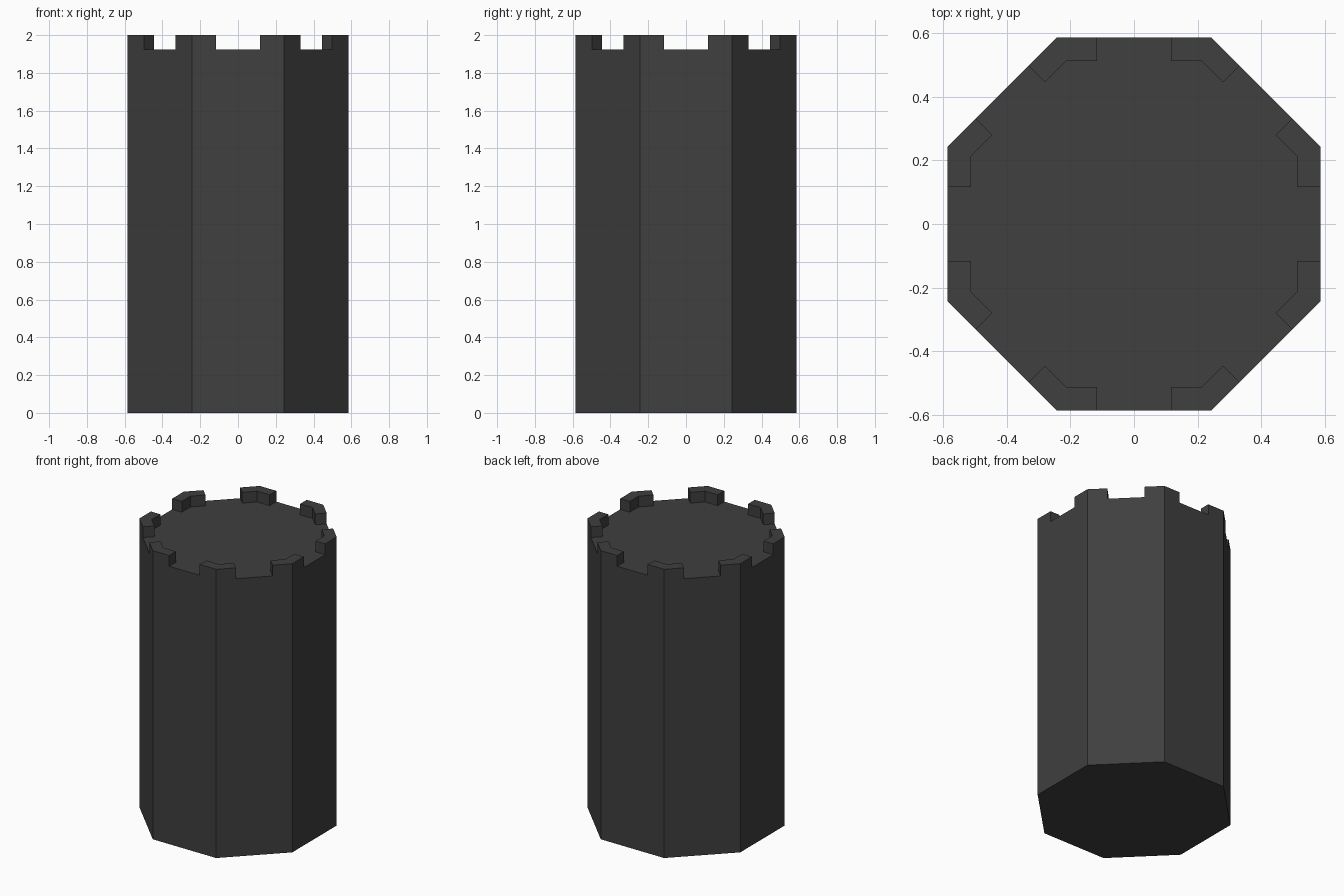
import bpy, bmesh
from math import pi, tan
from mathutils import Matrix, Vector

if "Cube" in bpy.data.objects:
    bpy.data.objects.remove(bpy.data.objects["Cube"])

SIDES = 8
APOTHEM, INNER = 0.586, 0.513      # outer wall and parapet inner face
GAP = 0.117                        # half width of each battlement gap
TOP, DECK = 2.0, 1.925
HALF = APOTHEM * tan(pi / SIDES)
HALF_IN = INNER * tan(pi / SIDES)

bm = bmesh.new()


def face(pts):
    bm.faces.new([bm.verts.new(p) for p in pts])


def on_side(i, u, d, z):
    """Point on side i: u along the side, d out from the axis."""
    return Matrix.Rotation(i * 2 * pi / SIDES, 3, 'Z') @ Vector((u, -d, z))


deck, base = [], []
for i in range(SIDES):
    def p(u, d, z):
        return on_side(i, u, d, z)

    def q(u, d, z):
        return on_side(i + 1, u, d, z)

    # outer wall with its notch
    face([p(-HALF, APOTHEM, 0), p(HALF, APOTHEM, 0), p(HALF, APOTHEM, TOP),
          p(GAP, APOTHEM, TOP), p(GAP, APOTHEM, DECK), p(-GAP, APOTHEM, DECK),
          p(-GAP, APOTHEM, TOP), p(-HALF, APOTHEM, TOP)])
    # corner battlement: top cap, two ends, two inner faces
    foot = [(p, GAP, APOTHEM), (p, HALF, APOTHEM), (q, -GAP, APOTHEM),
            (q, -GAP, INNER), (p, HALF_IN, INNER), (p, GAP, INNER)]
    lo = [f(u, d, DECK) for f, u, d in foot]
    hi = [f(u, d, TOP) for f, u, d in foot]
    face(hi)
    for a, b in ((2, 3), (3, 4), (4, 5), (5, 0)):
        face([lo[a], lo[b], hi[b], hi[a]])
    # outlines of the deck and the underside
    deck += [lo[0], lo[5], lo[4], lo[3], lo[2]]
    base.append(p(-HALF, APOTHEM, 0))

face(deck)
face(base[::-1])
bmesh.ops.remove_doubles(bm, verts=bm.verts, dist=1e-4)
bmesh.ops.recalc_face_normals(bm, faces=bm.faces)

mesh = bpy.data.meshes.new("tower")
bm.to_mesh(mesh)
bm.free()
tower = bpy.data.objects.new("tower", mesh)
bpy.context.collection.objects.link(tower)

# dark stone
stone = bpy.data.materials.new("dark_stone")
stone.diffuse_color = (0.05, 0.05, 0.05, 1)
stone.use_nodes = True
stone.node_tree.nodes["Principled BSDF"].inputs["Base Color"].default_value = stone.diffuse_color
mesh.materials.append(stone)
